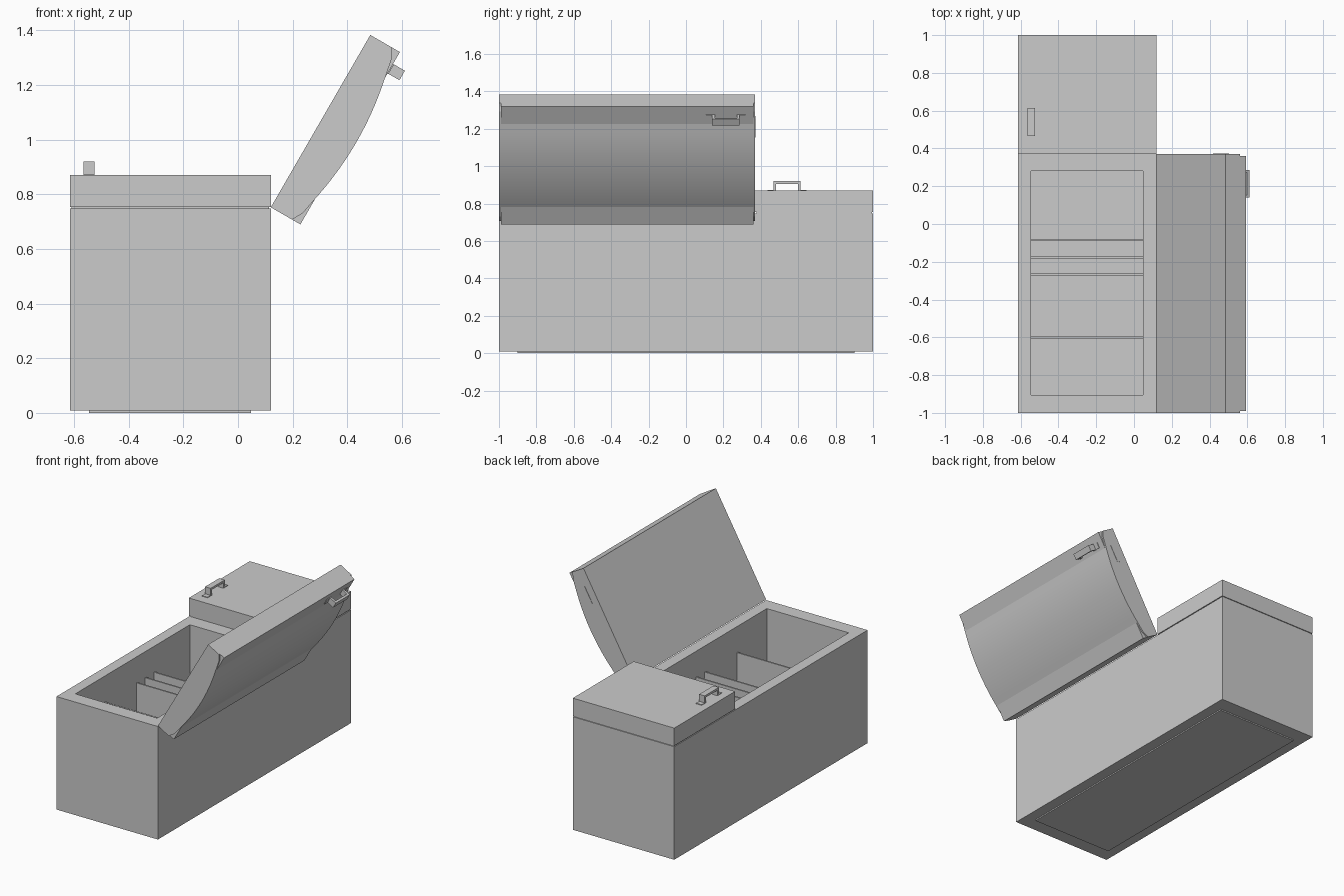
import bpy, bmesh, math
from mathutils import Matrix, Vector

cube = bpy.data.objects.get("Cube")
if cube:
    bpy.data.objects.remove(cube, do_unlink=True)

GREY = (0.6, 0.6, 0.6, 1)
grey = bpy.data.materials.new("plain grey")
grey.use_nodes = True
grey.diffuse_color = GREY
grey.node_tree.nodes["Principled BSDF"].inputs["Base Color"].default_value = GREY


def add_object(name, bm, matrix=Matrix()):
    bmesh.ops.recalc_face_normals(bm, faces=bm.faces)
    mesh = bpy.data.meshes.new(name)
    bm.to_mesh(mesh)
    bm.free()
    mesh.materials.append(grey)
    ob = bpy.data.objects.new(name, mesh)
    ob.matrix_world = matrix
    bpy.context.collection.objects.link(ob)
    return ob


def boxes(name, spans, matrix=Matrix()):
    """One object from boxes given as (x0, x1, y0, y1, z0, z1)."""
    bm = bmesh.new()
    for x0, x1, y0, y1, z0, z1 in spans:
        centre = Vector((x0 + x1, y0 + y1, z0 + z1)) / 2
        size = Matrix.Diagonal((x1 - x0, y1 - y0, abs(z1 - z0), 1))
        bmesh.ops.create_cube(bm, size=1, matrix=Matrix.Translation(centre) @ size)
    return add_object(name, bm, matrix)


def prism(name, profile, y0, y1, matrix=Matrix()):
    bm = bmesh.new()
    face = bm.faces.new([bm.verts.new((x, y0, z)) for x, z in profile])
    moved = bmesh.ops.extrude_face_region(bm, geom=[face])["geom"]
    bmesh.ops.translate(bm, vec=(0, y1 - y0, 0),
                        verts=[v for v in moved if isinstance(v, bmesh.types.BMVert)])
    return add_object(name, bm, matrix)


def handle(name, x, y, z, out, matrix=Matrix()):
    """Bracket handle along y on a surface at z; out is +1 or -1."""
    half, w, t, rise = 0.073, 0.02, 0.014, 0.05 * out
    parts = [(x - w, x + w, y - half, y + half, z + rise - t * out, z + rise)]
    for s in (-1, 1):
        leg = y + s * (half - t / 2)
        parts.append((x - w, x + w, leg - t / 2, leg + t / 2, z, z + rise))
        pad = y + s * (half + 0.01)
        parts.append((x - w, x + w, pad - 0.022, pad + 0.022, z, z + 0.004 * out))
    return boxes(name, parts, matrix)


LEFT, RIGHT, SPLIT = -0.615, 0.12, 0.37
IN_L, IN_R = -0.545, 0.048

# Chest with an open storage well
chest = boxes("chest_body", [(LEFT, RIGHT, -1, 1, 0.008, 0.748)])
well = boxes("well_cutter", [(IN_L, IN_R, -0.905, 0.28, 0.08, 0.9)])
well.hide_render = True
cut = chest.modifiers.new("well", 'BOOLEAN')
cut.operation, cut.solver, cut.object = 'DIFFERENCE', 'EXACT', well
bpy.context.view_layer.objects.active = chest
bpy.ops.object.modifier_apply(modifier=cut.name)
bpy.data.objects.remove(well, do_unlink=True)

boxes("base_plate", [(IN_L, IN_R, -0.9, 0.9, 0, 0.01)])

# Dividers standing in the well
for i, y in enumerate((-0.6, -0.267, -0.178, -0.085)):
    boxes(f"divider_{i + 1}", [(IN_L, IN_R, y - 0.005, y + 0.005, 0.08, 0.578)])

# Closed lid with its seal
boxes("closed_lid", [(LEFT, RIGHT, SPLIT, 1, 0.754, 0.87)])
boxes("closed_lid_seal", [(LEFT + 0.006, RIGHT - 0.006, SPLIT + 0.006, 0.994, 0.747, 0.755)])
handle("closed_lid_handle", -0.545, 0.54, 0.87, 1)

# Open lid, laid out flat from the hinge and swung up; its outside is local -z
swing = Matrix.Translation((RIGHT, 0, 0.752)) @ Matrix.Rotation(math.radians(-60), 4, 'Y')
LENGTH, DEPTH = 0.728, 0.125
boxes("open_lid_box", [(0, LENGTH, -0.99, SPLIT - 0.01, -DEPTH, 0)], swing)

# Bowed shell running past both ends of the box
bow = [(0, 0), (0, -0.09), (0.04, -0.112)]
for i in range(17):
    s = -1 + i / 8
    bow.append((LENGTH / 2 + s * 0.235, -0.129 - 0.023 * (1 - s * s)))
bow += [(LENGTH - 0.04, -0.112), (LENGTH, -0.09), (LENGTH, 0)]
shell = prism("open_lid_shell", bow, -1, SPLIT, swing)
bpy.ops.object.select_all(action='DESELECT')
shell.select_set(True)
bpy.context.view_layer.objects.active = shell
bpy.ops.object.shade_smooth_by_angle(angle=math.radians(15))

handle("open_lid_handle", LENGTH - 0.07, 0.213, -DEPTH, -1, swing)
boxes("open_lid_end_plate", [(0.51, 0.625, SPLIT - 0.002, SPLIT + 0.002, -0.08, -0.05)], swing)
